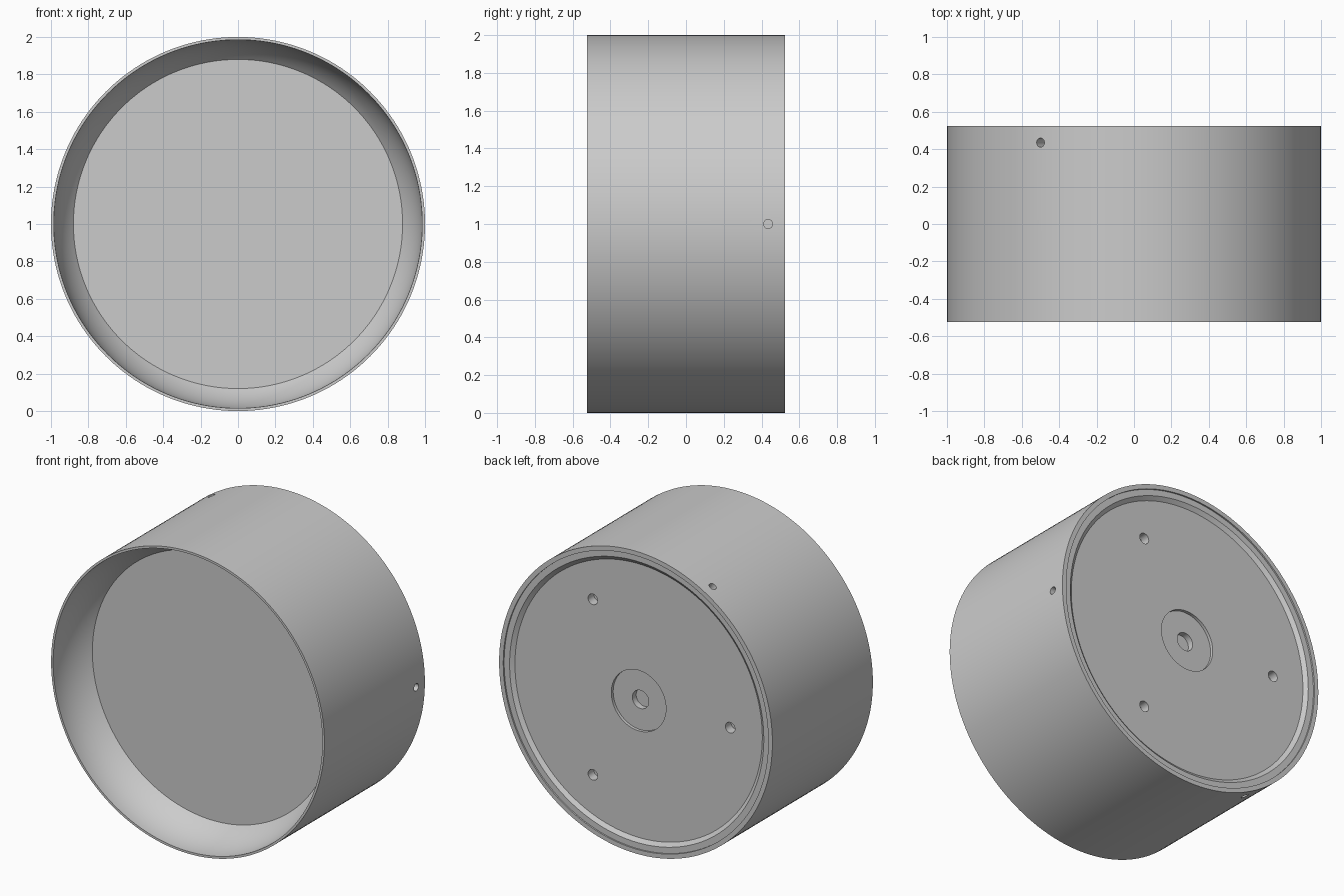
import bpy, bmesh
from math import sin, cos, pi, radians, asin, tau
from mathutils import Matrix, Vector

if "Cube" in bpy.data.objects:
    bpy.data.objects.remove(bpy.data.objects["Cube"], do_unlink=True)

R, HALF = 1.0, 0.525          # drum radius and half depth
SEAM, PANEL_Y = -0.31, -0.265  # bezel joint and recessed panel
WALL_R, PANEL_R = 0.94, 0.88
CENTRE = Vector((0, 0, R))


def make_object(name, bm):
    bmesh.ops.remove_doubles(bm, verts=bm.verts, dist=1e-5)
    bmesh.ops.recalc_face_normals(bm, faces=bm.faces)
    mesh = bpy.data.meshes.new(name)
    bm.to_mesh(mesh)
    bm.free()
    obj = bpy.data.objects.new(name, mesh)
    bpy.context.collection.objects.link(obj)
    return obj


def select_only(obj):
    bpy.ops.object.select_all(action='DESELECT')
    obj.select_set(True)
    bpy.context.view_layer.objects.active = obj


def smooth(obj):
    select_only(obj)
    bpy.ops.object.shade_smooth_by_angle(angle=radians(20))


def lathe(name, profile, closed=False, steps=160):
    """Turn a (radius, y) profile around the drum's y axis."""
    bm = bmesh.new()
    verts = [bm.verts.new((r, y, 0)) for r, y in profile]
    pairs = list(zip(verts, verts[1:]))
    if closed:
        pairs.append((verts[-1], verts[0]))
    edges = [bm.edges.new(p) for p in pairs]
    bmesh.ops.spin(bm, geom=verts + edges, cent=(0, 0, 0), axis=(0, 1, 0),
                   angle=tau, steps=steps, use_duplicate=False)
    bmesh.ops.translate(bm, verts=bm.verts, vec=CENTRE)
    return make_object(name, bm)


def add_drill(bm, position, direction, radius, depth):
    """Cylinder centred on a surface point, reaching depth below it."""
    turn = direction.to_track_quat('Z', 'Y').to_matrix().to_4x4()
    bmesh.ops.create_cone(bm, cap_ends=True, segments=32, radius1=radius,
                          radius2=radius, depth=2 * depth,
                          matrix=Matrix.Translation(position) @ turn)


# Front bezel with a curved inner flare
lip_r = 0.985
dr, dy = lip_r - PANEL_R, PANEL_Y + HALF
arc_r = (dr * dr + dy * dy) / (2 * dr)
sweep = asin(dy / arc_r)
flare = [(lip_r - arc_r * (1 - cos(sweep * i / 14)),
          -HALF + arc_r * sin(sweep * i / 14)) for i in range(15)]
bezel = lathe("front_bezel", flare + [
    (PANEL_R, PANEL_Y + 0.03), (WALL_R, PANEL_Y + 0.03),
    (WALL_R, SEAM), (R, SEAM), (R, -HALF)], closed=True)
smooth(bezel)

# Flat panel recessed in the bezel
panel = lathe("front_panel", [(0, PANEL_Y), (PANEL_R, PANEL_Y),
                              (PANEL_R, PANEL_Y + 0.03), (0, PANEL_Y + 0.03)])
smooth(panel)

# Housing with a stepped rim, dished back and central recess
plate_y = HALF - 0.03
housing = lathe("housing", [
    (0, 0.33), (WALL_R, 0.33), (WALL_R, SEAM), (R, SEAM), (R, HALF),
    (0.97, HALF), (0.97, HALF - 0.01), (0.93, HALF - 0.01), (0.905, plate_y),
    (0.2, plate_y), (0.2, plate_y - 0.02), (0.06, plate_y - 0.02),
    (0.06, plate_y - 0.06), (0, plate_y - 0.06)])

# Mounting holes in the back and screw holes around the side
bm = bmesh.new()
back = Vector((0, 1, 0))
for i in range(3):
    a = i * tau / 3
    spoke = Vector((cos(a), 0, sin(a)))
    add_drill(bm, CENTRE - spoke * 0.67 + back * plate_y, back, 0.035, 0.06)
    add_drill(bm, CENTRE + spoke * R + back * 0.435, spoke, 0.024, 0.1)
drills = make_object("hole_cutters", bm)
drills.hide_render = True

cut = housing.modifiers.new("holes", 'BOOLEAN')
cut.operation = 'DIFFERENCE'
cut.solver = 'EXACT'
cut.object = drills
select_only(housing)
bpy.ops.object.modifier_apply(modifier=cut.name)
bpy.data.objects.remove(drills, do_unlink=True)
smooth(housing)
